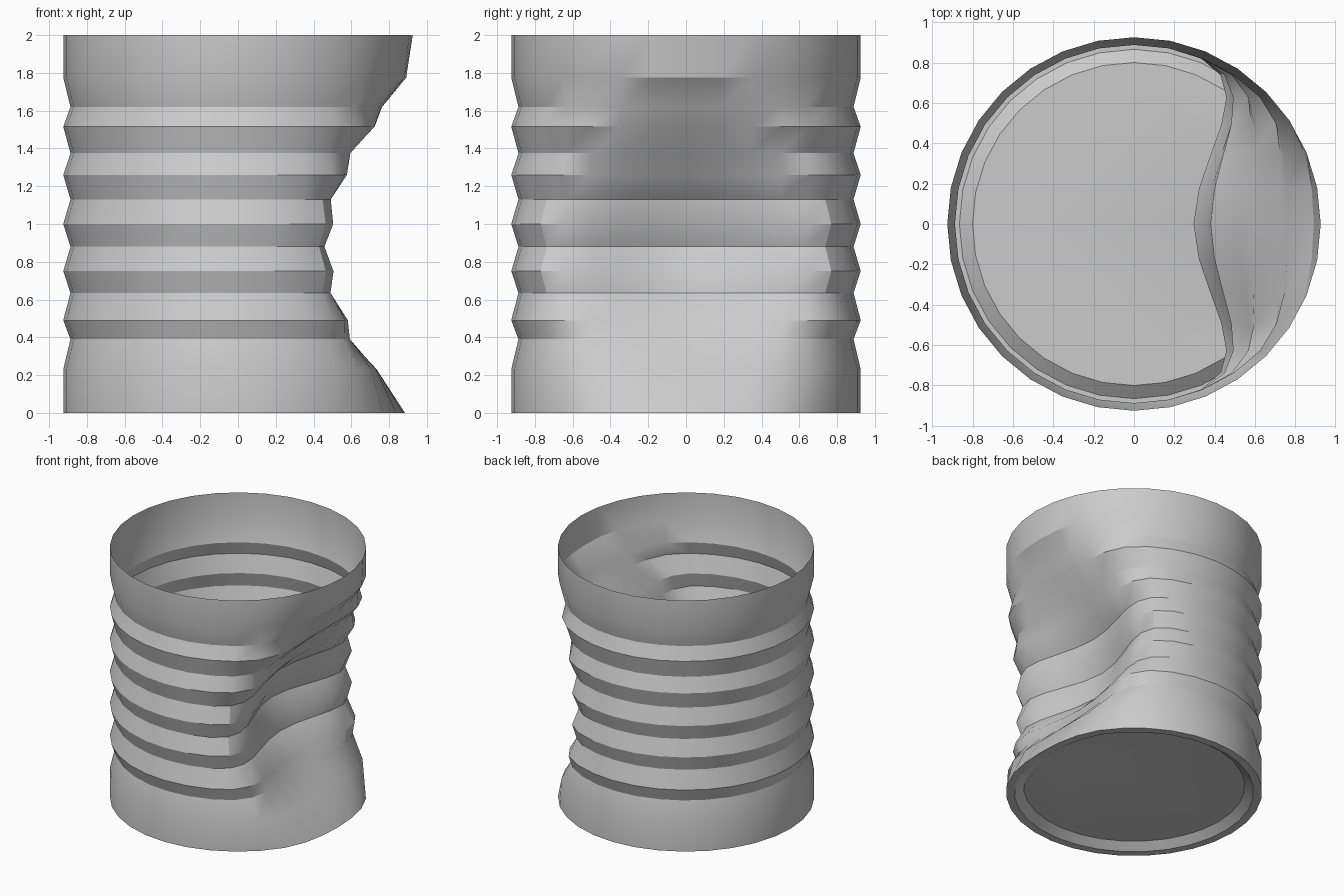
import bpy, bmesh, math
from mathutils import Vector

if "Cube" in bpy.data.objects:
    bpy.data.objects.remove(bpy.data.objects["Cube"])

SIDES = 32
RIDGE, GROOVE = 0.925, 0.887

# Profile from the recessed floor out to the foot, then up the ribbed wall
profile = [(0.80, 0.05), (0.865, 0.0), (RIDGE, 0.0), (RIDGE, 0.23)]
rib_heights = [0.39, 0.49, 0.635, 0.75, 0.88, 1.0, 1.13, 1.26, 1.375, 1.515, 1.62, 1.775]
profile += [(GROOVE if i % 2 == 0 else RIDGE, z) for i, z in enumerate(rib_heights)]
profile.append((RIDGE, 2.0))

# Dent: smooth falloff push towards -x
DENT_CENTRE = Vector((GROOVE, 0, 0.88))
DENT_RADIUS, DENT_DEPTH = 1.05, 0.592


def dented(p):
    t = max(0.0, 1 - (p - DENT_CENTRE).length / DENT_RADIUS)
    return Vector((p.x - DENT_DEPTH * (3 * t * t - 2 * t ** 3), p.y, p.z))


bm = bmesh.new()
rings = []
for r, z in profile:
    ring = []
    for i in range(SIDES):
        a = 2 * math.pi * i / SIDES
        ring.append(bm.verts.new(dented(Vector((r * math.cos(a), r * math.sin(a), z)))))
    rings.append(ring)

# Wall and foot
for lower, upper in zip(rings, rings[1:]):
    for i in range(SIDES):
        j = (i + 1) % SIDES
        bm.faces.new((lower[i], lower[j], upper[j], upper[i]))
# Floor
bm.faces.new(list(reversed(rings[0])))

mesh = bpy.data.meshes.new("dented_can")
bm.to_mesh(mesh)
bm.free()
can = bpy.data.objects.new("dented_can", mesh)
bpy.context.collection.objects.link(can)

bpy.context.view_layer.objects.active = can
can.select_set(True)
bpy.ops.object.shade_smooth_by_angle(angle=math.radians(30))
